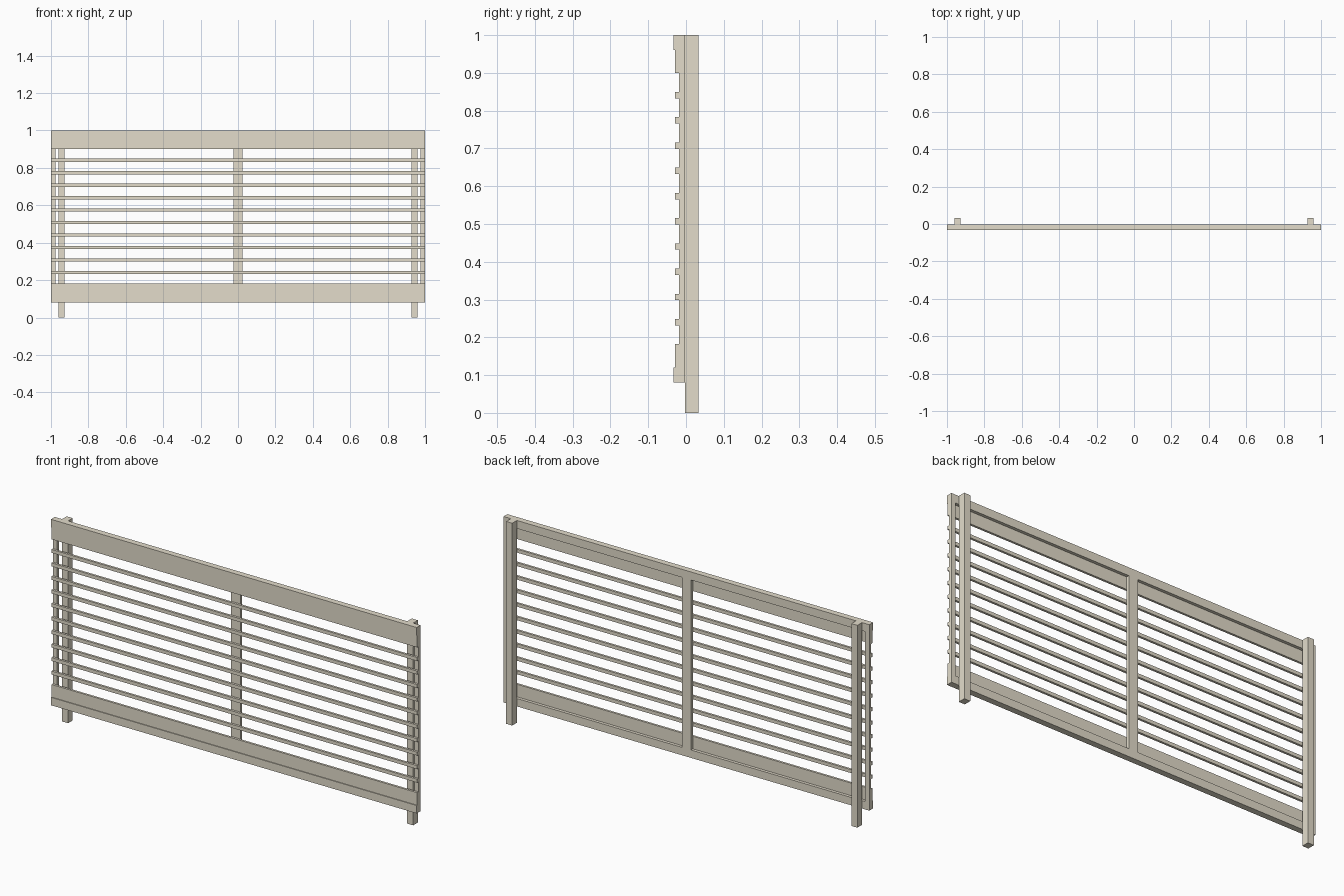
import bpy
import bmesh
from mathutils import Matrix, Vector

default = bpy.data.objects.get("Cube")
if default:
    bpy.data.objects.remove(default, do_unlink=True)

wood = bpy.data.materials.new("pale_wood")
wood.use_nodes = True
COLOUR = (0.77, 0.72, 0.60, 1)
wood.diffuse_color = COLOUR
wood.node_tree.nodes["Principled BSDF"].inputs["Base Color"].default_value = COLOUR


def box(name, x, y, z):
    """Add a box from its (low, high) extents on each axis."""
    low, high = (Vector(c) for c in zip(x, y, z))
    bm = bmesh.new()
    bmesh.ops.create_cube(bm, size=1, matrix=Matrix.Translation((low + high) / 2)
                          @ Matrix.Diagonal((*(high - low), 1)))
    mesh = bpy.data.meshes.new(name)
    bm.to_mesh(mesh)
    bm.free()
    mesh.materials.append(wood)
    bpy.context.collection.objects.link(bpy.data.objects.new(name, mesh))


# Depth layers, front to back
FRONT, SLAT, FRAME, POST, BACK = -0.033, -0.029, -0.018, -0.003, 0.033
FULL = (-1, 1)

# Thick outer rails with thinner boards on their inner sides
box("top_rail", FULL, (FRONT, POST), (0.96, 1.0))
box("top_board", FULL, (SLAT, FRAME), (0.90, 0.96))
box("bottom_rail", FULL, (FRONT, POST), (0.081, 0.12))
box("bottom_board", FULL, (SLAT, FRAME), (0.12, 0.182))

# Upright frame members between the rails
box("middle_stile", (-0.025, 0.025), (FRAME, POST), (0.12, 0.96))
for side, ends, post in (("left", (0.977, 1), (0.927, 0.96)),
                         ("right", (-1, -0.977), (-0.96, -0.927))):
    box(side + "_stile", ends, (FRAME, POST), (0.12, 0.96))
    box(side + "_post", post, (POST, BACK), (0, 1))

# Evenly spaced horizontal slats
for i in range(10):
    z = 0.24 + i * 0.0668
    box(f"slat_{i + 1}", FULL, (SLAT, FRAME), (z - 0.0085, z + 0.0085))
